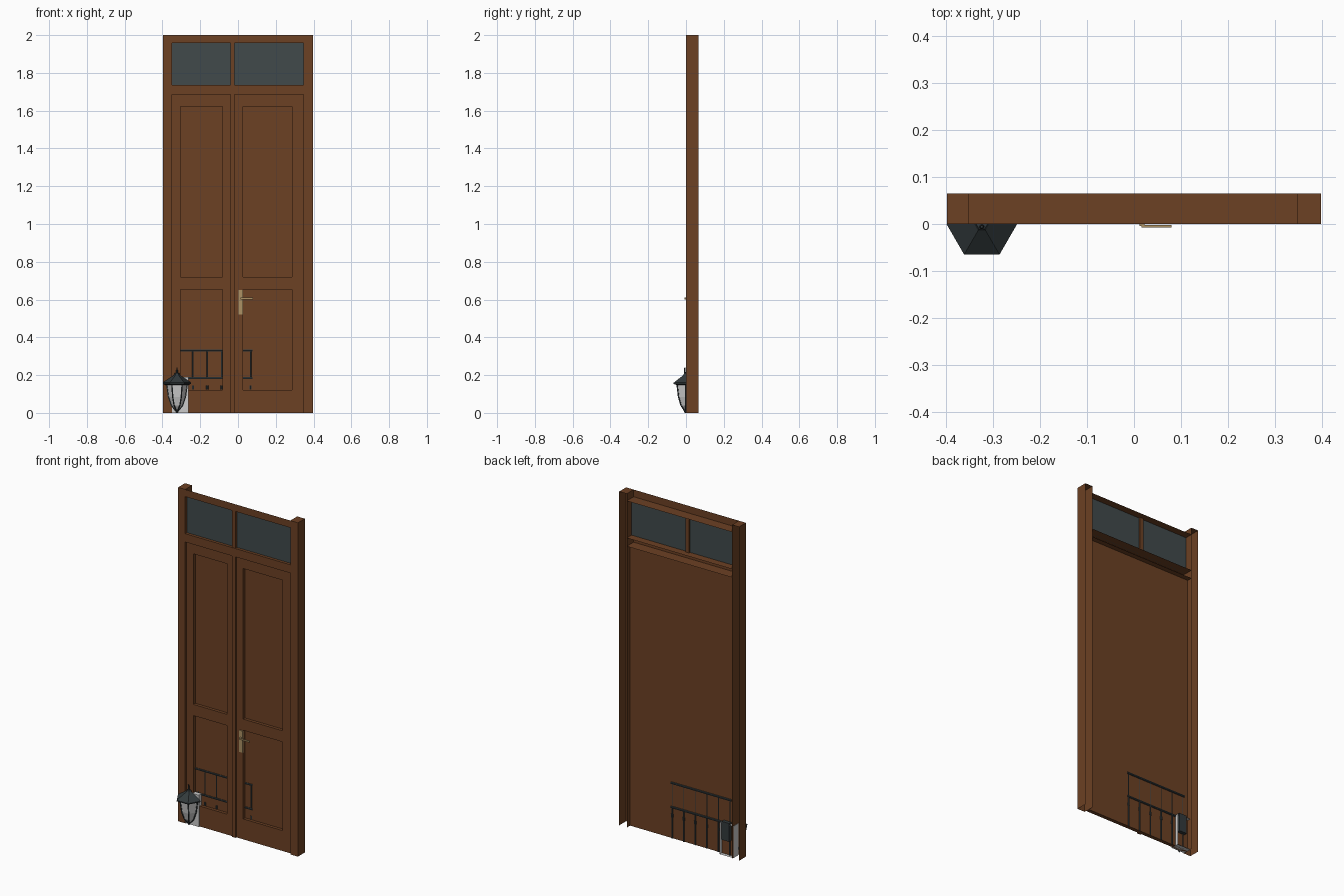
import bpy, bmesh, math
from mathutils import Vector

if "Cube" in bpy.data.objects:
    bpy.data.objects.remove(bpy.data.objects["Cube"])


def material(name, rgb):
    m = bpy.data.materials.new(name)
    m.diffuse_color = (*rgb, 1)
    m.use_nodes = True
    m.node_tree.nodes["Principled BSDF"].inputs["Base Color"].default_value = m.diffuse_color
    return m


WOOD = material("brown_wood", (0.15, 0.052, 0.017))
PANE = material("dark_glass", (0.053, 0.068, 0.070))
METAL = material("dark_metal", (0.032, 0.042, 0.045))
BRASS = material("brass", (0.42, 0.29, 0.13))
FROST = material("pale_glass", (0.62, 0.62, 0.62))
WHITE = material("pale_grey", (0.60, 0.60, 0.60))

NORMALS = {"front": (0, -1, 0), "back": (0, 1, 0), "top": (0, 0, 1), "bottom": (0, 0, -1)}


def finish(name, bm, mat):
    me = bpy.data.meshes.new(name)
    bm.to_mesh(me)
    bm.free()
    me.materials.append(mat)
    ob = bpy.data.objects.new(name, me)
    bpy.context.collection.objects.link(ob)
    return ob


def boxes(name, mat, bounds, omit=()):
    """Boxes given as (x0, x1, y0, y1, z0, z1); omitted sides are left open."""
    bm = bmesh.new()
    for x0, x1, y0, y1, z0, z1 in bounds:
        vs = bmesh.ops.create_cube(bm, size=1)["verts"]
        for v in vs:
            v.co = (x0 if v.co.x < 0 else x1, y0 if v.co.y < 0 else y1, z0 if v.co.z < 0 else z1)
    bm.normal_update()
    gone = [f for f in bm.faces if any(f.normal.dot(Vector(NORMALS[o])) > 0.9 for o in omit)]
    bmesh.ops.delete(bm, geom=gone, context="FACES")
    return finish(name, bm, mat)


def rods(name, mat, items, sides=8):
    """Cylinders or cones given as (start, end, radius, end radius)."""
    bm = bmesh.new()
    for a, b, r0, r1 in items:
        a, b = Vector(a), Vector(b)
        vs = bmesh.ops.create_cone(bm, cap_ends=True, segments=sides, radius1=r0, radius2=r1,
                                   depth=(b - a).length)["verts"]
        q = Vector((0, 0, 1)).rotation_difference(b - a)
        for v in vs:
            v.co = q @ v.co + (a + b) / 2
    return finish(name, bm, mat)


XO, XL, XR, D = 0.397, -0.35, 0.347, 0.065
ML, MR = -0.041, -0.018      # meeting strip between the two leaves

# Frame posts: channels open at the back and bottom
boxes("frame_posts", WOOD, [(-XO, XL, 0, D, 0, 2), (XR, XO, 0, D, 0, 2)], ("back", "bottom"))
# Header and transom rail: open channels
boxes("header", WOOD, [(XL, XR, 0, D, 1.957, 2)], ("back", "top"))
boxes("transom_rail", WOOD, [(XL, XR, 0, D, 1.685, 1.735)], ("back",))
# Transom window
boxes("transom_mullion", WOOD, [(ML, MR, 0.003, 0.03, 1.735, 1.957)])
boxes("transom_glass", PANE, [(XL, XR, 0.017, 0.020, 1.735, 1.957)])

# Door leaves: stiles and rails around recessed panels
LF, PF, BK = 0.012, 0.030, 0.034
for side, x0, x1, p0, p1 in (("left", XL, ML, -0.304, -0.082), ("right", MR, XR, 0.026, 0.286)):
    boxes(side + "_leaf", WOOD, [
        (x0, p0, LF, PF, 0, 1.685), (p1, x1, LF, PF, 0, 1.685),
        (p0, p1, LF, PF, 1.622, 1.685), (p0, p1, LF, PF, 0.653, 0.72),
        (p0, p1, LF, PF, 0, 0.122)], ("back",))
boxes("door_backing", WOOD, [(XL, XR, PF, BK, 0, 1.685)])
boxes("meeting_strip", WOOD, [(ML, MR, 0.004, PF, 0, 1.685)], ("back",))

# Handle with lever
boxes("handle_plate", BRASS, [(0.003, 0.027, 0.006, LF, 0.52, 0.65)])
boxes("handle_lever", BRASS, [(0.016, 0.08, -0.007, -0.002, 0.601, 0.610),
                              (0.012, 0.022, -0.004, 0.007, 0.600, 0.611)])

# Railing set into the door panels
RY = 0.033
rods("railing_rails", METAL, [((-0.325, RY, z), (0.076, RY, z), 0.007, 0.007) for z in (0.33, 0.185)])
bars = []
feet = []
for i in range(6):
    x = 0.067 - i * 0.0765
    bars.append(((x, 0.031, 0.185), (x, 0.031, 0.33), 0.004, 0.004))
    bars.append(((x, 0.035, 0.0), (x, 0.035, 0.185), 0.004, 0.004))
    feet.append(((x, RY, 0.125), (x, RY, 0.145), 0.007, 0.007))
rods("railing_bars", METAL, bars)
rods("railing_collars", METAL, feet)

# Pale box behind the lantern, open at the back
boxes("lantern_box", WHITE, [(-0.352, -0.262, 0.004, 0.055, 0, 0.19)], ("back",))
boxes("lantern_mount", METAL, [(-0.325, -0.275, 0.03, 0.055, 0.09, 0.20)])

# Half-hexagonal wall lantern
CX = -0.323


def half_hex(name, mat, profile):
    bm = bmesh.new()
    rings = []
    for r, z in profile:
        rings.append([bm.verts.new((CX + r * math.cos(a), -r * math.sin(a), z))
                      for a in (math.pi * k / 3 for k in range(4))])
    for lo, hi in zip(rings, rings[1:]):
        for k in range(4):
            j = (k + 1) % 4
            bm.faces.new((lo[k], lo[j], hi[j], hi[k]))
    bm.faces.new(rings[0])
    bm.faces.new(rings[-1])
    bmesh.ops.recalc_face_normals(bm, faces=bm.faces)
    return finish(name, bm, mat)


SHAPE = [(0.008, 0.012), (0.030, 0.04), (0.045, 0.085), (0.054, 0.15)]
half_hex("lantern_glass", FROST, SHAPE)
half_hex("lantern_roof", METAL, [(0.060, 0.148), (0.075, 0.154), (0.075, 0.160),
                                 (0.016, 0.200), (0.012, 0.210)])
ribs = []
for k in range(4):
    c, s = math.cos(math.pi * k / 3), -math.sin(math.pi * k / 3)
    for (r0, z0), (r1, z1) in zip(SHAPE, SHAPE[1:]):
        ribs.append(((CX + r0 * c, r0 * s, z0), (CX + r1 * c, r1 * s, z1), 0.004, 0.004))
rods("lantern_ribs", METAL, ribs, 6)
rods("lantern_finial", METAL, [((CX, -0.006, 0.20), (CX, -0.006, 0.24), 0.006, 0.003),
                               ((CX, -0.004, 0.0), (CX, -0.004, 0.016), 0.003, 0.010)], 8)
